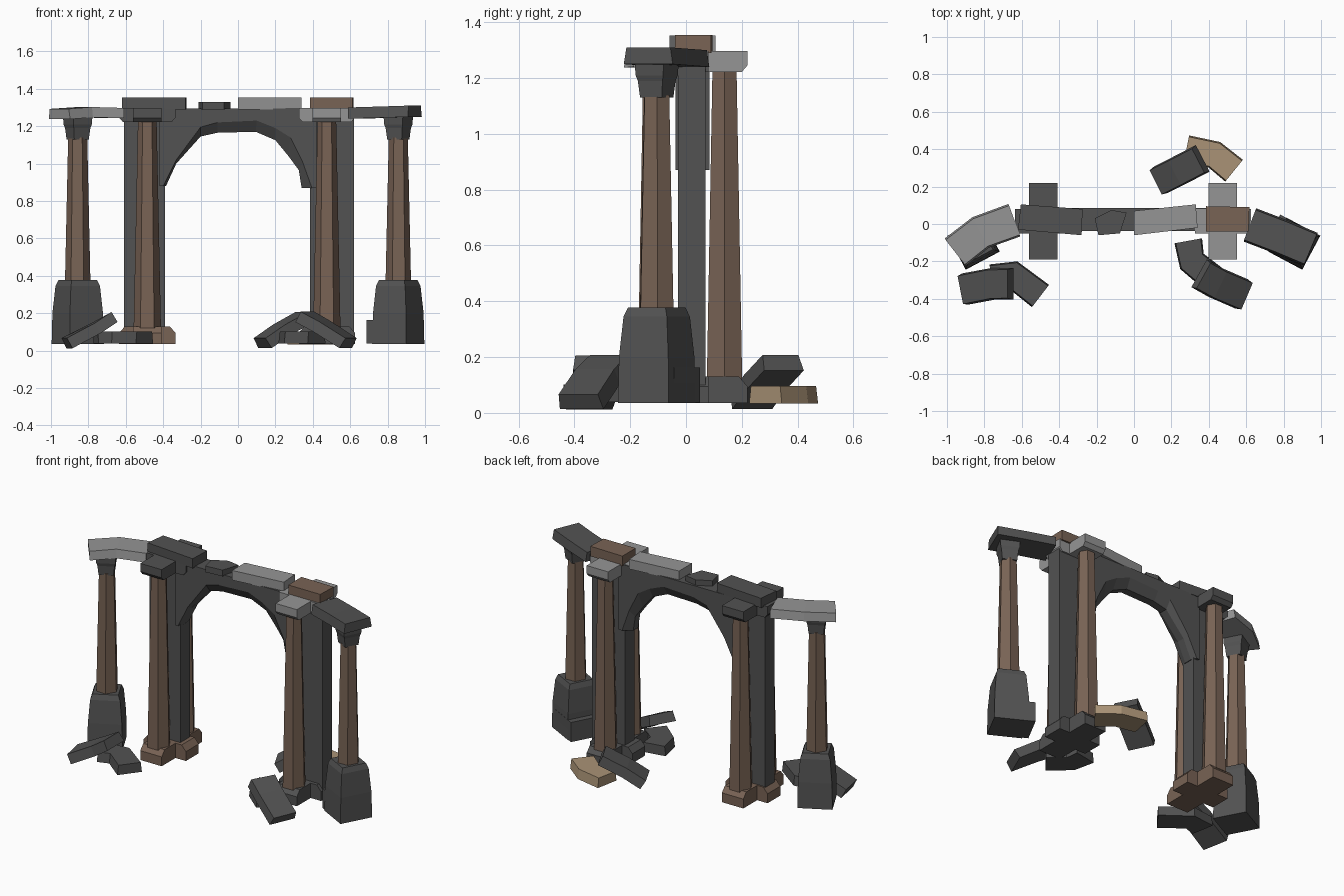
import bpy, bmesh, math
from mathutils import Vector

if "Cube" in bpy.data.objects:
    bpy.data.objects.remove(bpy.data.objects["Cube"])


def material(name, rgb):
    m = bpy.data.materials.new(name)
    m.diffuse_color = (*rgb, 1)
    m.use_nodes = True
    m.node_tree.nodes["Principled BSDF"].inputs["Base Color"].default_value = m.diffuse_color
    return m


DARK = material("dark stone", (0.085, 0.085, 0.085))
LIGHT = material("light stone", (0.30, 0.30, 0.30))
BROWN = material("brown stone", (0.19, 0.125, 0.09))
TAN = material("tan stone", (0.40, 0.29, 0.18))


def loft(name, loops, mat):
    """Closed solid through a list of equal-length point loops."""
    bm = bmesh.new()
    rings = [[bm.verts.new(p) for p in loop] for loop in loops]
    n = len(rings[0])
    for a, b in zip(rings, rings[1:]):
        for i in range(n):
            j = (i + 1) % n
            bm.faces.new((a[i], a[j], b[j], b[i]))
    bm.faces.new(rings[0])
    bm.faces.new(rings[-1])
    bmesh.ops.recalc_face_normals(bm, faces=bm.faces)
    me = bpy.data.meshes.new(name)
    bm.to_mesh(me)
    bm.free()
    me.materials.append(mat)
    ob = bpy.data.objects.new(name, me)
    bpy.context.collection.objects.link(ob)
    return ob


def turned(name, x, y, steps, sides, mat, rot=0.0):
    """Regular polygon column through (z, radius) steps."""
    loops = []
    for z, r in steps:
        angs = [rot + math.tau * (i + 0.5) / sides for i in range(sides)]
        loops.append([(x + r * math.cos(a), y + r * math.sin(a), z) for a in angs])
    return loft(name, loops, mat)


def prism(name, outline, z0, z1, mat):
    return loft(name, [[(x, y, z) for x, y in outline] for z in (z0, z1)], mat)


def cross(name, cx, steps, mat):
    """Cross-shaped block; steps are (z, inset of the arm ends)."""
    w, h, cy = 0.076, 0.065, 0.015
    loops = []
    for z, inset in steps:
        a, b = 0.15 - inset, 0.205 - inset
        q = [(a, -h), (a, h), (w, h), (w, b), (-w, b), (-w, h)]
        q += [(-x, -y) for x, y in q]
        loops.append([(cx + x, cy + y, z) for x, y in q])
    return loft(name, loops, mat)


def bent_slab(name, path, width, thick, mat):
    """Stone slab following a bent path of points on its centre line."""
    pts = [Vector(p) for p in path]
    loops = []
    for i, p in enumerate(pts):
        d = (pts[min(i + 1, len(pts) - 1)] - pts[max(i - 1, 0)]).normalized()
        s = Vector((-d.y, d.x, 0)).normalized()
        up = d.cross(s) * thick / 2
        s *= width / 2
        loops.append([p - s - up, p + s - up, p + s * 0.9 + up, p - s * 0.9 + up])
    return loft(name, loops, mat)


# Arch ring: openings are wide on both faces and narrow at mid-depth
wide = [(-0.40, 0.88), (-0.33, 1.02), (-0.20, 1.195), (-0.11, 1.22), (0.10, 1.23),
        (0.20, 1.19), (0.28, 1.14), (0.345, 1.01), (0.395, 0.87)]
narrow = [(-0.385, 0.88), (-0.33, 1.0), (-0.20, 1.145), (-0.11, 1.165), (0.095, 1.17),
          (0.20, 1.125), (0.27, 1.04), (0.325, 0.965), (0.34, 0.87)]
outer = [(0.42, 0.87), (0.42, 1.295), (-0.42, 1.295), (-0.42, 0.88)]
loft("arch", [[(x, y, z) for x, z in op + outer]
              for y, op in ((-0.038, wide), (0.0, narrow), (0.05, narrow), (0.085, wide))], DARK)

# Piers, cross bases, cross capitals and columns either side of the arch
for side, cx, x0, x1, base_mat, cap_mat in (("left", -0.485, -0.61, -0.39, BROWN, DARK),
                                            ("right", 0.475, 0.385, 0.62, DARK, LIGHT)):
    prism(side + "_pier", [(x0, -0.028), (x1, -0.028), (x1, 0.07), (x0, 0.07)], 0.1, 1.298, DARK)
    cross(side + "_pier_base", cx, ((0.035, 0), (0.095, 0), (0.13, 0.03)), base_mat)
    cross(side + "_pier_capital", cx, ((1.222, 0.02), (1.245, 0), (1.297, 0)), cap_mat)
    for row, y in (("front", -0.11), ("rear", 0.138)):
        turned(f"{side}_{row}_column", cx, y, ((0.12, 0.073), (1.225, 0.05)), 6, BROWN, math.pi / 6)

# Outer columns on turned square plinths
R2 = math.sqrt(2)
for side, s in (("left", -1), ("right", 1)):
    x, y, rot = s * 0.857, -0.105, -s * math.radians(28)
    turned(side + "_plinth", x, y, ((0.035, 0.103 * R2), (0.2, 0.1 * R2), (0.345, 0.088 * R2),
                                   (0.378, 0.076 * R2)), 4, DARK, rot)
    turned(side + "_outer_column", x, y, ((0.37, 0.068), (1.14, 0.051)), 6, BROWN, rot)
    turned(side + "_outer_capital", x, y, ((1.13, 0.044 * R2), (1.19, 0.05 * R2), (1.21, 0.056 * R2),
                                          (1.25, 0.058 * R2)), 4, DARK, rot)
turned("right_plinth_step", 0.823, -0.085, ((0.037, 0.1 * R2), (0.163, 0.1 * R2)), 4, DARK,
       -math.radians(28))

# Lintel stones joining the arch to the outer columns
bent_slab("left_lintel", [(-0.955, -0.15, 1.265), (-0.82, -0.045, 1.275), (-0.64, 0.02, 1.27)],
          0.185, 0.055, LIGHT)
bent_slab("right_lintel", [(0.62, -0.005, 1.27), (0.79, -0.07, 1.275), (0.945, -0.135, 1.28)],
          0.19, 0.06, DARK)

# Loose slabs along the top of the arch
prism("top_slab_left", [(-0.62, -0.03), (-0.28, -0.06), (-0.275, 0.08), (-0.605, 0.105)], 1.29, 1.352, DARK)
prism("top_chip", [(-0.19, -0.06), (-0.075, -0.05), (-0.04, 0.06), (-0.12, 0.075), (-0.21, 0.03)],
      1.29, 1.33, DARK)
prism("top_slab_middle", [(0.0, -0.06), (0.34, -0.02), (0.33, 0.105), (0.0, 0.07)], 1.29, 1.352, LIGHT)
prism("top_slab_right", [(0.385, -0.04), (0.612, -0.04), (0.617, 0.09), (0.385, 0.095)], 1.29, 1.354, BROWN)

# Fallen stones: three leaning, three lying flat
RUBBLE = (
    ("leaning_stone_left", [(-0.915, -0.35, 0.04), (-0.76, -0.32, 0.12), (-0.66, -0.32, 0.18)], 0.17, DARK),
    ("flat_stone_left", [(-0.76, -0.29, 0.07), (-0.65, -0.27, 0.07), (-0.50, -0.385, 0.07)], 0.15, DARK),
    ("leaning_stone_right", [(0.36, -0.27, 0.18), (0.45, -0.32, 0.13), (0.59, -0.38, 0.04)], 0.17, DARK),
    ("flat_stone_right", [(0.29, -0.09, 0.07), (0.31, -0.20, 0.07), (0.42, -0.29, 0.07)], 0.15, DARK),
    ("leaning_stone_rear", [(0.13, 0.23, 0.04), (0.23, 0.28, 0.11), (0.355, 0.345, 0.18)], 0.16, DARK),
    ("flat_stone_rear", [(0.28, 0.40, 0.065), (0.43, 0.37, 0.065), (0.535, 0.285, 0.065)], 0.15, TAN),
)
for name, path, width, mat in RUBBLE:
    bent_slab(name, path, width, 0.062, mat)
